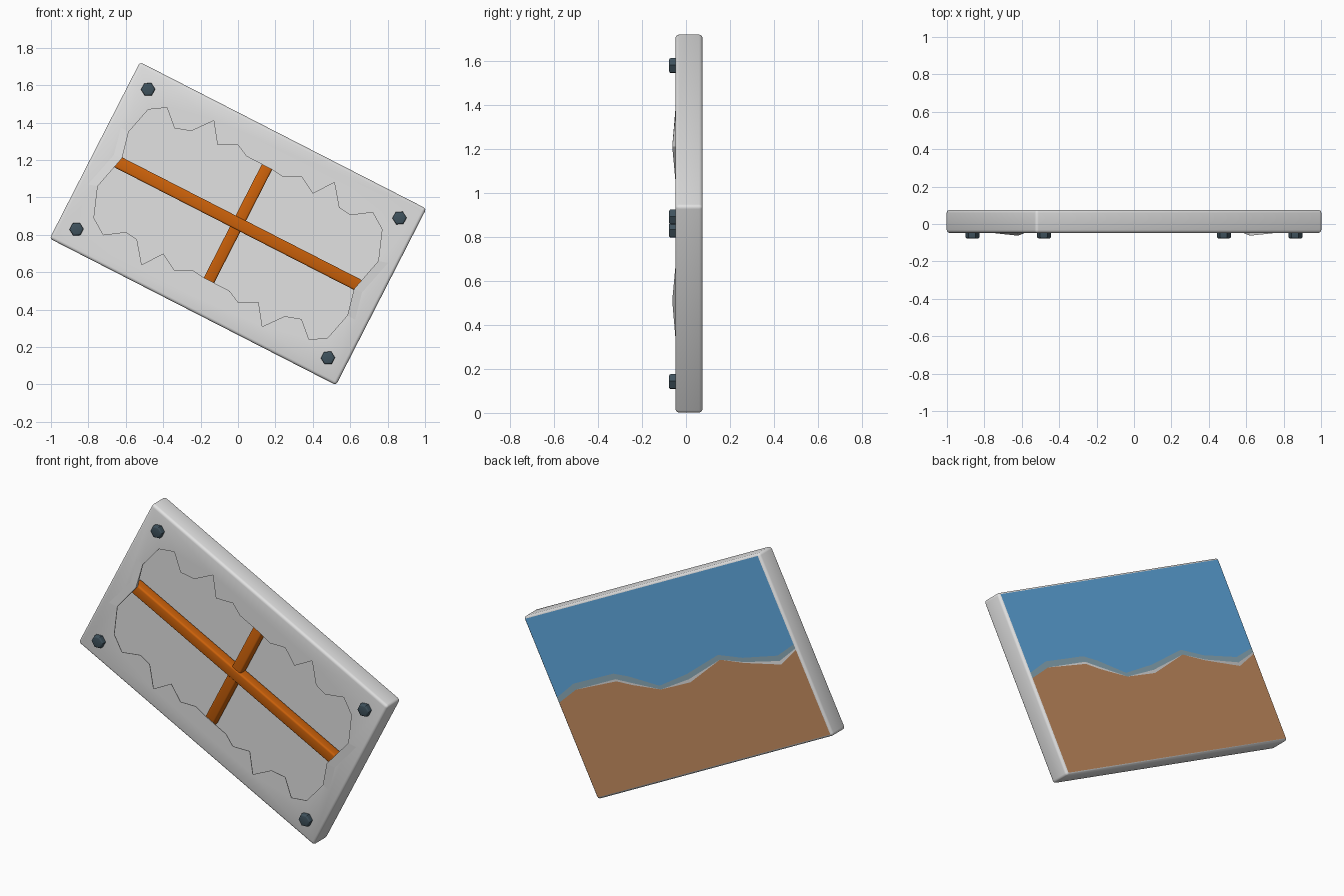
import bpy, bmesh, math
from mathutils import Matrix, Vector

cube = bpy.data.objects.get("Cube")
if cube:
    bpy.data.objects.remove(cube, do_unlink=True)

MID = 0.86                      # height of the panel centre
FRONT, BACK = -0.048, 0.0755    # panel faces in y
FLOOR = 0.022                   # back wall of the hollow
HALF_U, HALF_V = 0.86, 0.53
TILT = Matrix.Translation((0, 0, MID)) @ Matrix.Rotation(math.radians(27.1), 4, 'Y')
UPRIGHT = Matrix.Translation((0, 0, MID))


def material(name, colour, rough=0.6):
    m = bpy.data.materials.new(name)
    m.use_nodes = True
    m.diffuse_color = (*colour, 1)
    node = m.node_tree.nodes["Principled BSDF"]
    node.inputs["Base Color"].default_value = (*colour, 1)
    node.inputs["Roughness"].default_value = rough
    return m


grey = material("light grey", (0.76, 0.76, 0.76))
orange = material("rust orange", (0.60, 0.12, 0.003))
steel = material("dark steel", (0.05, 0.085, 0.11))
blue = material("blue paint", (0.12, 0.41, 0.77))
haze = material("grey blue paint", (0.27, 0.42, 0.50))
brown = material("brown paint", (0.58, 0.275, 0.12))


def finish(name, bm, mat, frame=TILT, smooth=True):
    bmesh.ops.recalc_face_normals(bm, faces=bm.faces)
    mesh = bpy.data.meshes.new(name)
    bm.to_mesh(mesh)
    bm.free()
    mesh.materials.append(mat)
    ob = bpy.data.objects.new(name, mesh)
    bpy.context.collection.objects.link(ob)
    ob.matrix_world = frame
    if smooth:
        activate(ob)
        bpy.ops.object.shade_smooth_by_angle(angle=math.radians(35))
    return ob


def activate(ob):
    bpy.ops.object.select_all(action='DESELECT')
    ob.select_set(True)
    bpy.context.view_layer.objects.active = ob


def box(half_x, y0, y1, half_z, bevel=0.0):
    bm = bmesh.new()
    bmesh.ops.create_cube(bm, size=2)
    for v in bm.verts:
        v.co = Vector((v.co.x * half_x, y0 if v.co.y < 0 else y1, v.co.z * half_z))
    if bevel:
        bmesh.ops.bevel(bm, geom=bm.edges[:], offset=bevel, segments=3, profile=0.5,
                        affect='EDGES')
    return bm


# Torn opening: half an outline, repeated by a half turn
half = [(-.75, .20), (-.62, .35), (-.585, .49), (-.48, .61), (-.38, .62),
        (-.34, .51), (-.25, .495), (-.13, .55), (-.11, .42), (0, .42),
        (.045, .36), (.18, .29), (.24, .25), (.34, .25), (.40, .16),
        (.515, .22), (.54, .085), (.60, .045), (.72, .06), (.77, -.03)]
outline = half + [(-x, -z) for x, z in half]

bm = bmesh.new()
face = bm.faces.new([bm.verts.new((x, -0.2, z)) for x, z in outline])
out = bmesh.ops.extrude_face_region(bm, geom=[face])
for v in out["geom"]:
    if isinstance(v, bmesh.types.BMVert):
        v.co.y = 0.0
opening = finish("opening_cutter", bm, grey, UPRIGHT, False)
hollow = finish("hollow_cutter", box(HALF_U - 0.03, FRONT + 0.003, FLOOR, HALF_V - 0.03),
                grey, TILT, False)

# Panel body with rounded edges, a hollow inside and a thin torn front sheet
panel = finish("panel", box(HALF_U, FRONT, BACK, HALF_V, 0.016), grey, TILT, False)
for cutter in (opening, hollow):
    cutter.hide_render = True
    cut = panel.modifiers.new("cut", 'BOOLEAN')
    cut.operation = 'DIFFERENCE'
    cut.solver = 'EXACT'
    cut.object = cutter
    bpy.context.view_layer.update()
    activate(panel)
    bpy.ops.object.modifier_apply(modifier=cut.name)
    bpy.data.objects.remove(cutter, do_unlink=True)
bpy.ops.object.shade_smooth_by_angle(angle=math.radians(35))

# Raised torn lips at both ends of the opening
for side, name in ((-1, "left_lip"), (1, "right_lip")):
    bm = bmesh.new()
    rows = []
    for (x, z), lift in zip(half[:3], (0, .014, 0)):
        x, z = side * x, side * z
        rows.append([bm.verts.new(p) for p in (
            (x, FRONT + 0.002, z), (x, FRONT - 0.0005 - lift, z),
            (x * 1.07, FRONT - 0.0005, z * 1.05))])
    for a, b in zip(rows, rows[1:]):
        for i in (0, 1):
            bm.faces.new((a[i], b[i], b[i + 1], a[i + 1]))
    finish(name, bm, grey, UPRIGHT, False)

# Crossed square bars inside the hollow, the long one in front
finish("long_bar", box(0.74, FRONT + 0.004, 0.016, 0.033, 0.010), orange)
finish("short_bar", box(0.031, FRONT + 0.009, 0.018, 0.38, 0.010), orange)

# Hexagonal bolts at the corners
for su, nu in ((1, "left"), (-1, "right")):
    for sv, nv in ((1, "upper"), (-1, "lower")):
        bm = bmesh.new()
        place = (Matrix.Translation((su * 0.755, -0.058, sv * 0.42))
                 @ Matrix.Rotation(math.pi / 2, 4, 'X'))
        bmesh.ops.create_cone(bm, cap_ends=True, segments=6, radius1=0.038, radius2=0.038,
                              depth=0.038, matrix=place)
        rim = [e for e in bm.edges if all(v.co.y < -0.07 for v in e.verts)]
        bmesh.ops.bevel(bm, geom=rim, offset=0.009, segments=3, profile=0.5, affect='EDGES')
        finish(f"{nv}_{nu}_bolt", bm, steel)

# Painted landscape on the back: fractions across and down the panel
across = [0, .085, .255, .31, .415, .54, .69, .78, .92, 1]
sky_edge = [.44, .393, .397, .432, .521, .499, .445, .493, .530, .495]
haze_edge = [.47, .427, .428, .468, .542, .528, .472, .517, .560, .518]
land_edge = [.47, .427, .440, .480, .542, .546, .472, .522, .580, .527]


def paint(name, upper, lower, mat):
    bm = bmesh.new()
    rows = []
    for a, hi, lo in zip(across, upper, lower):
        rows.append([bm.verts.new(((HALF_U - 0.012) * (1 - 2 * a), BACK + 0.0012,
                                   (HALF_V - 0.012) * (1 - 2 * b))) for b in (hi, lo)])
    for p, q in zip(rows, rows[1:]):
        bm.faces.new((p[0], q[0], q[1], p[1]))
    ob = finish(name, bm, mat, TILT, False)
    if ob.data.polygons[0].normal.y < 0:
        ob.data.flip_normals()


paint("painted_sky", [0] * len(across), sky_edge, blue)
paint("painted_haze", sky_edge, haze_edge, haze)
paint("painted_land", land_edge, [1] * len(across), brown)
